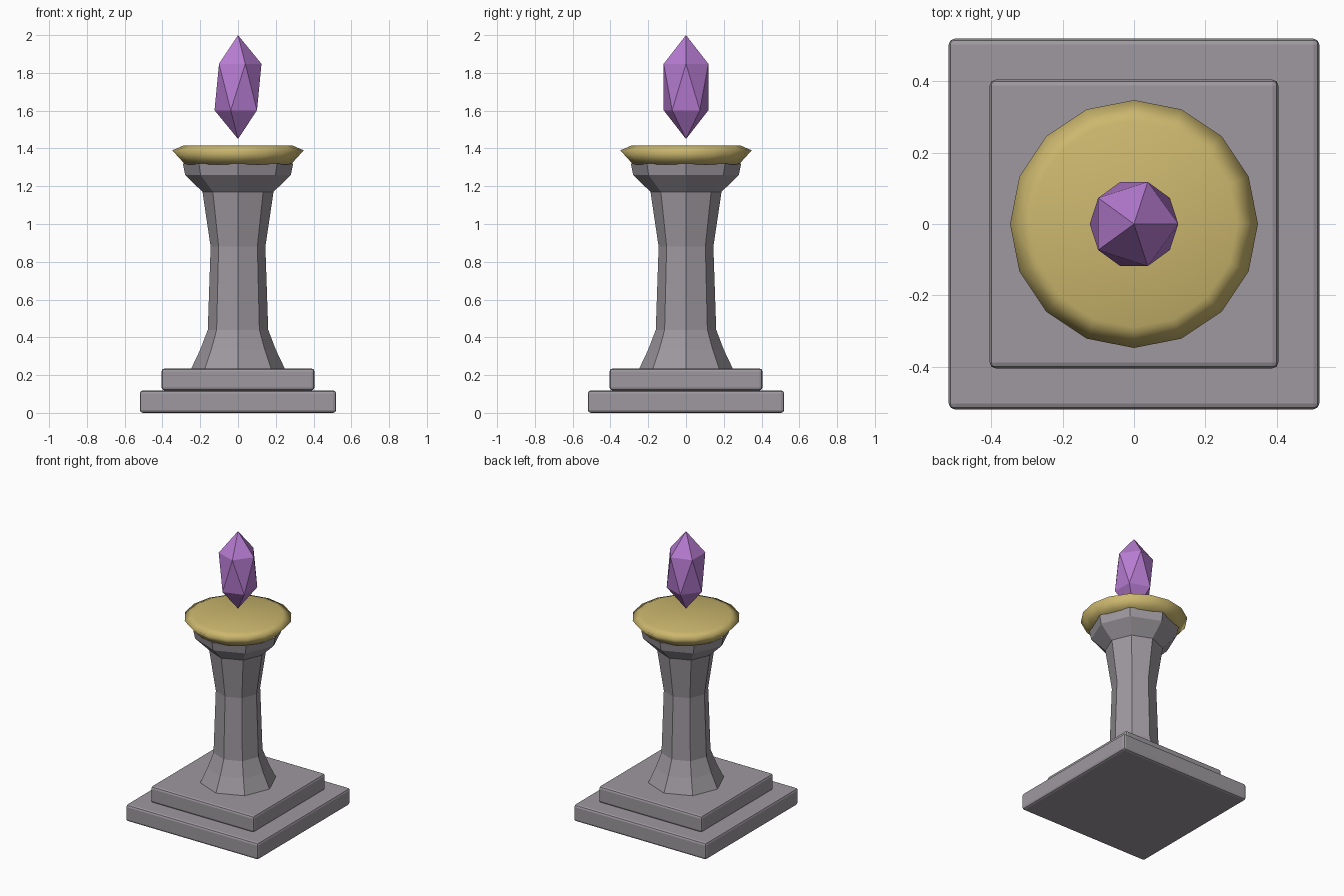
import bpy, bmesh, math

cube = bpy.data.objects.get("Cube")
if cube:
    bpy.data.objects.remove(cube, do_unlink=True)


def material(name, rgb):
    mat = bpy.data.materials.new(name)
    mat.use_nodes = True
    colour = (*rgb, 1.0)
    mat.diffuse_color = colour
    mat.node_tree.nodes["Principled BSDF"].inputs["Base Color"].default_value = colour
    return mat


stone = material("grey_stone", (0.34, 0.315, 0.345))
gold = material("dull_gold", (0.60, 0.475, 0.155))
purple = material("purple_crystal", (0.47, 0.20, 0.64))


def add_object(name, bm, mat, smooth=False):
    bmesh.ops.recalc_face_normals(bm, faces=bm.faces)
    for face in bm.faces:
        face.smooth = smooth
    mesh = bpy.data.meshes.new(name)
    bm.to_mesh(mesh)
    bm.free()
    mesh.materials.append(mat)
    obj = bpy.data.objects.new(name, mesh)
    bpy.context.collection.objects.link(obj)
    return obj


def slab(name, width, bottom, top):
    bm = bmesh.new()
    bmesh.ops.create_cube(bm, size=1)
    bmesh.ops.scale(bm, vec=(width, width, top - bottom), verts=bm.verts)
    bmesh.ops.translate(bm, vec=(0, 0, (top + bottom) / 2), verts=bm.verts)
    obj = add_object(name, bm, stone)
    bevel = obj.modifiers.new("soft_edges", "BEVEL")
    bevel.width = 0.016
    bevel.segments = 2
    return obj


def lathe(name, profile, sides, mat, smooth=False):
    """Stack rings of (radius, height) and cap both ends."""
    bm = bmesh.new()
    rings = []
    for radius, z in profile:
        angles = [math.tau * i / sides for i in range(sides)]
        rings.append([bm.verts.new((radius * math.cos(a), radius * math.sin(a), z))
                      for a in angles])
    for low, high in zip(rings, rings[1:]):
        for i in range(sides):
            j = (i + 1) % sides
            bm.faces.new((low[i], low[j], high[j], high[i]))
    bm.faces.new(rings[0][::-1])
    bm.faces.new(rings[-1])
    return add_object(name, bm, mat, smooth)


# Stepped square base
slab("lower_step", 1.04, 0.0, 0.119)
slab("upper_step", 0.81, 0.119, 0.235)

# Eight-sided column with flared foot and capital
column_profile = [(0.25, 0.23), (0.20, 0.335), (0.16, 0.44), (0.145, 0.88),
                  (0.188, 1.17), (0.28, 1.26), (0.292, 1.32)]
lathe("column", column_profile, 8, stone)

# Softly shaded plate on top of the column
lathe("plate", [(0.28, 1.315), (0.348, 1.39), (0.29, 1.415)], 16, gold, smooth=True)

# Floating faceted crystal
bm = bmesh.new()
bmesh.ops.create_icosphere(bm, subdivisions=1, radius=1)
bmesh.ops.scale(bm, vec=(0.139, 0.139, 0.275), verts=bm.verts)
bmesh.ops.translate(bm, vec=(0, 0, 1.725), verts=bm.verts)
add_object("crystal", bm, purple)
